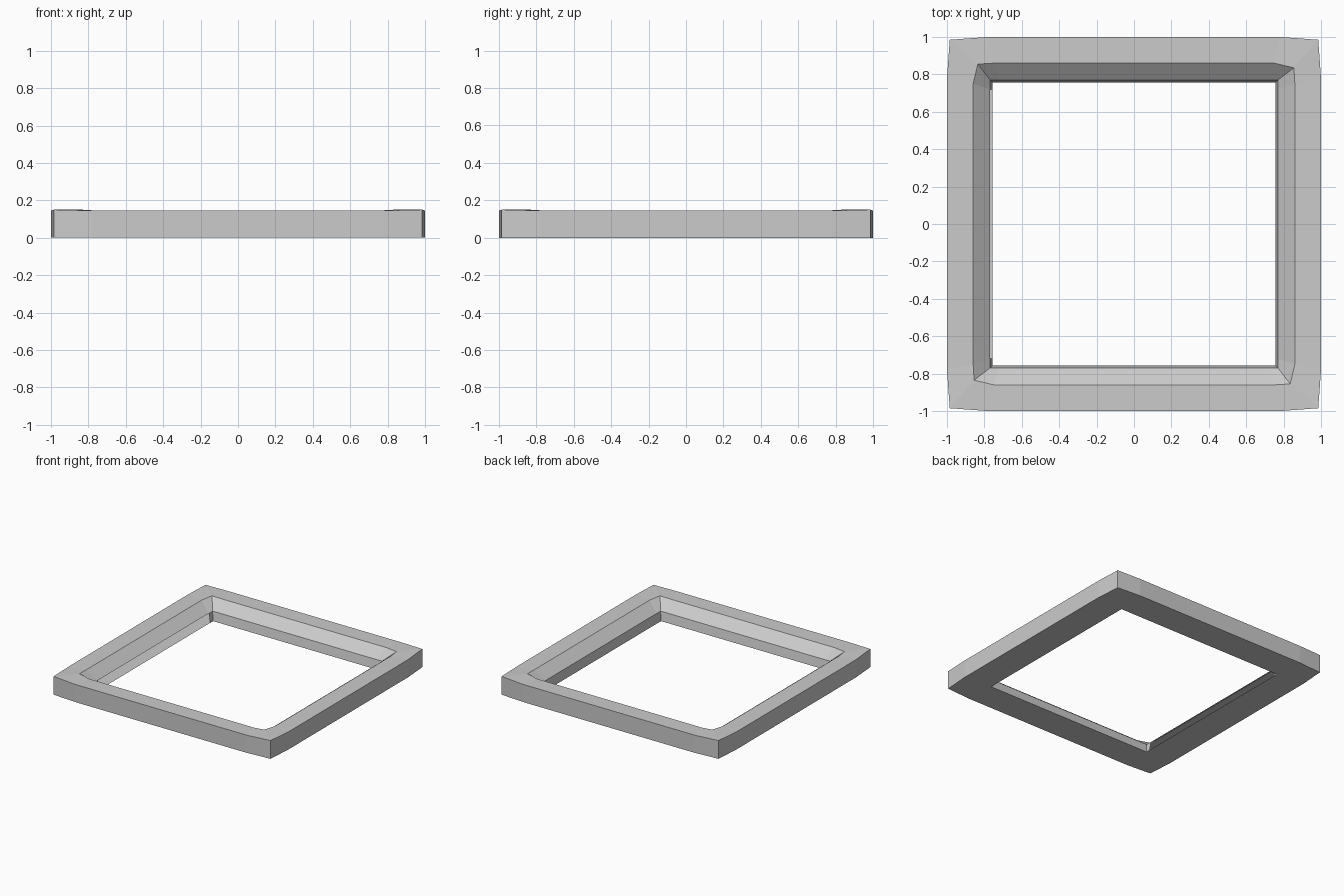
import bpy, bmesh

if "Cube" in bpy.data.objects:
    bpy.data.objects.remove(bpy.data.objects["Cube"])

# Cross-sections (x, y, z) along the +y rail: left corner, then both ends of its straight run
# order in each: outer bottom, outer top, inner top, bevel foot, inner bottom
CORNER = [(-.985, .985, 0), (-.985, .985, .15), (-.835, .855, .15),
          (-.77, .77, .074), (-.757, .757, 0)]


def straight(s):
    return [(.78 * s, 1, 0), (.78 * s, 1, .145), (.75 * s, .86, .145),
            (.72 * s, .77, .074), (.72 * s, .757, 0)]


def turn(p, k):
    x, y, z = p
    for _ in range(k):
        x, y = y, -x
    return x, y, z


# Hollow frame: four rails made by quarter turns of the same sections
bm = bmesh.new()
sections = [[bm.verts.new(turn(p, k)) for p in sec]
            for k in range(4) for sec in (CORNER, straight(-1), straight(1))]
n = len(sections)
for i in range(n):
    a, b = sections[i], sections[(i + 1) % n]
    for j in range(5):
        # open slot in the inner wall of the left rail
        if i == 10 and j == 3:
            continue
        m = (j + 1) % 5
        bm.faces.new((a[j], a[m], b[m], b[j]))
bmesh.ops.recalc_face_normals(bm, faces=bm.faces)
mesh = bpy.data.meshes.new("square_frame")
bm.to_mesh(mesh)
bm.free()
bpy.context.collection.objects.link(bpy.data.objects.new("square_frame", mesh))
